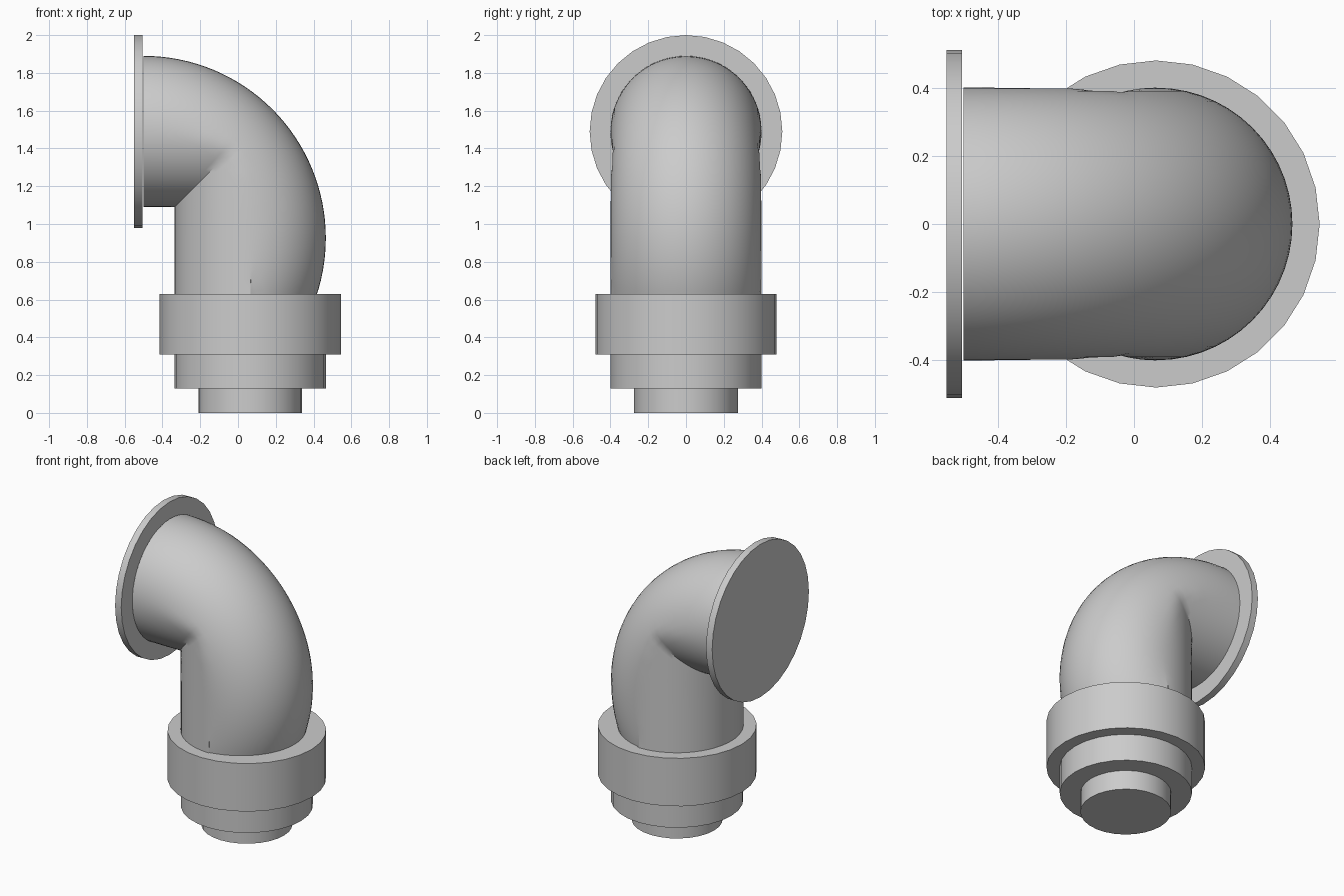
import bpy, bmesh
from math import sin, cos, sqrt, pi, radians

if "Cube" in bpy.data.objects:
    bpy.data.objects.remove(bpy.data.objects["Cube"], do_unlink=True)

grey = bpy.data.materials.new("light grey")
grey.use_nodes = True
colour = (0.6, 0.6, 0.6, 1)
grey.diffuse_color = colour
grey.node_tree.nodes["Principled BSDF"].inputs["Base Color"].default_value = colour

AXIS_X = 0.065     # axis of the upright pipe
AXIS_Z = 1.49      # axis of the level pipe
PIPE = 0.4         # pipe radius
BEND = 0.565       # bend radius of the outer curve
CX, CZ = AXIS_X - BEND, AXIS_Z - BEND
SIDES = 56


def finish(obj):
    obj.data.materials.append(grey)
    bpy.ops.object.select_all(action="DESELECT")
    obj.select_set(True)
    bpy.context.view_layer.objects.active = obj
    bpy.ops.object.shade_smooth_by_angle(angle=radians(35))


def disc(name, radius, depth, centre, sides, rotation=(0, 0, 0)):
    bpy.ops.mesh.primitive_cylinder_add(vertices=sides, radius=radius, depth=depth,
                                        location=centre, rotation=rotation)
    obj = bpy.context.object
    obj.name = name
    finish(obj)


def bend_ring(phi):
    """Section of the bend: round outside, mitred pipes on the inside."""
    ring = []
    s = max(sin(phi), cos(phi))
    e = BEND * (s - 1)
    for i in range(SIDES):
        t = 2 * pi * i / SIDES
        ct, st = cos(t) * s, sin(t)
        a, b, c = ct * ct + st * st, e * ct, e * e - PIPE * PIPE
        reach = min(PIPE, (-b + sqrt(b * b - a * c)) / a)
        r = BEND + reach * cos(t)
        ring.append((CX + r * cos(phi), reach * st, CZ + r * sin(phi)))
    return ring


def foot_ring(drop):
    """Section below the bend: straight inside, still curving inwards outside."""
    ring = []
    for i in range(SIDES):
        t = 2 * pi * i / SIDES
        x = AXIS_X + PIPE * cos(t)
        if cos(t) > 0:
            x = max(AXIS_X, CX + sqrt((BEND + PIPE * cos(t)) ** 2 - drop ** 2))
        ring.append((x, PIPE * sin(t), CZ - drop))
    return ring


# Elbow pipe lofted through its sections
steps = 32
sections = [bend_ring(pi / 2 * (1 - k / steps)) for k in range(steps + 1)]
sections += [foot_ring(0.055 * k) for k in range(1, 7)]
bm = bmesh.new()
rings = [[bm.verts.new(p) for p in section] for section in sections]
for a, b in zip(rings, rings[1:]):
    for i in range(SIDES):
        j = (i + 1) % SIDES
        bm.faces.new((a[i], a[j], b[j], b[i]))
bm.faces.new(rings[0])
bm.faces.new(rings[-1])
bmesh.ops.recalc_face_normals(bm, faces=bm.faces)
mesh = bpy.data.meshes.new("elbow_pipe")
bm.to_mesh(mesh)
bm.free()
elbow = bpy.data.objects.new("elbow_pipe", mesh)
bpy.context.collection.objects.link(elbow)
finish(elbow)

# End flange
disc("end_flange", 0.51, 0.045, (-0.5275, 0, AXIS_Z), 32, (0, pi / 2, 0))

# Stepped base: name, radius, bottom, top
for name, radius, low, high in (("base_spigot", 0.275, 0, 0.13),
                                ("lower_ring", PIPE, 0.13, 0.31),
                                ("collar", 0.48, 0.31, 0.63)):
    disc(name, radius, high - low, (AXIS_X, 0, (low + high) / 2), 28)
